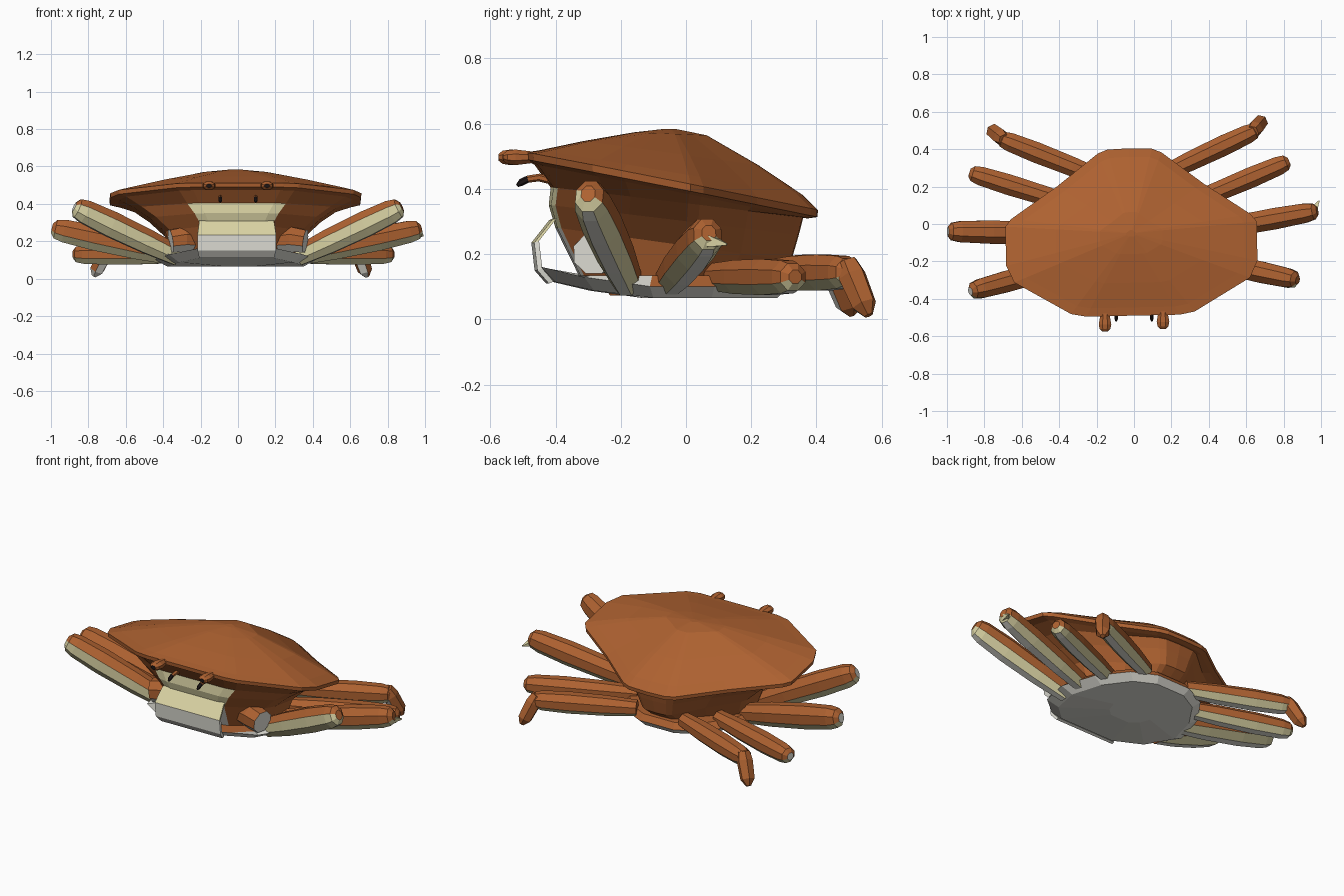
import bpy, bmesh, math
from mathutils import Vector, Matrix

if "Cube" in bpy.data.objects:
    bpy.data.objects.remove(bpy.data.objects["Cube"])

def material(name, rgb):
    m = bpy.data.materials.new(name)
    m.diffuse_color = (*rgb, 1)
    m.use_nodes = True
    m.node_tree.nodes["Principled BSDF"].inputs["Base Color"].default_value = m.diffuse_color
    return m

MATS = [material("shell orange", (0.42, 0.12, 0.03)),
        material("pale cream", (0.70, 0.65, 0.37)),
        material("belly off white", (0.80, 0.79, 0.72)),
        material("black", (0.012, 0.008, 0.008))]
ORANGE, CREAM, WHITE, BLACK = range(4)
TURN = Matrix.Translation((-0.016, 0, 0)) @ Matrix.Rotation(math.radians(1.2), 4, 'Z')

def loft(name, rings, rule, turn=False):
    """Skin a list of equal rings, cap both ends, colour faces by a rule."""
    bm = bmesh.new()
    vs = [[bm.verts.new(p) for p in r] for r in rings]
    n = len(vs[0])
    for a, b in zip(vs, vs[1:]):
        for i in range(n):
            j = (i + 1) % n
            bm.faces.new((a[i], a[j], b[j], b[i]))
    bm.faces.new(vs[0])
    bm.faces.new(vs[-1])
    bmesh.ops.recalc_face_normals(bm, faces=bm.faces)
    bm.normal_update()
    for f in bm.faces:
        f.material_index = rule(f.normal, f.calc_center_median())
    if turn:
        bm.transform(TURN)
    me = bpy.data.meshes.new(name)
    bm.to_mesh(me)
    bm.free()
    for m in MATS:
        me.materials.append(m)
    ob = bpy.data.objects.new(name, me)
    bpy.context.collection.objects.link(ob)
    return ob

def tube(name, path, rule, sides=8, width=1.0, height=1.0):
    """Faceted limb along (x, y, z, radius) points."""
    pts = [Vector(p[:3]) for p in path]
    rings = []
    for i, p in enumerate(pts):
        d = (pts[min(i + 1, len(pts) - 1)] - pts[max(i - 1, 0)]).normalized()
        side = d.cross(Vector((0, 0, 1))).normalized()
        up = side.cross(d)
        r = path[i][3]
        rings.append([p + r * (math.cos(a) * side * width + math.sin(a) * up * height)
                      for a in (math.tau * (k + 0.5) / sides for k in range(sides))])
    return loft(name, rings, rule)

# carapace outline, right half, mirrored to a full loop
half = [(0, 0.405), (0.12, 0.40), (0.17, 0.38), (0.39, 0.21), (0.64, 0.04), (0.672, 0.0),
        (0.672, -0.21), (0.63, -0.30), (0.33, -0.475), (0.25, -0.49), (0, -0.49)]
outline = half + [(-x, y) for x, y in half[-2:0:-1]]

def body_ring(sx, front, back, z0, slope):
    """Scaled outline on a tilted plane."""
    out = []
    for x, y in outline:
        yy = -0.05 + (y + 0.05) * (front if y < -0.05 else back)
        out.append((x * sx, yy, z0 - slope * yy))
    return out

# domed upper shell with a thin lip
dome = [(0.04, 0.584, 0.0), (0.25, 0.567, 0.04), (0.6, 0.503, 0.138), (0.9, 0.442, 0.171),
        (1.0, 0.415, 0.197), (0.995, 0.393, 0.197), (0.93, 0.383, 0.197)]
loft("carapace", [body_ring(s, s, s, z, k) for s, z, k in dome], lambda n, c: ORANGE, True)

# body under the shell, pale in front
def body_rule(n, c):
    if n.y < -0.3 and c.z < 0.40 and abs(c.x) < 0.24:
        return WHITE if c.z < 0.28 else CREAM
    return WHITE if c.z < 0.125 else ORANGE

loft("lower_body", [body_ring(0.93, 0.93, 0.93, 0.383, 0.197),
                    body_ring(0.80, 0.82, 0.90, 0.355, 0.12),
                    body_ring(0.68, 0.835, 0.87, 0.30, 0.12),
                    body_ring(0.56, 0.79, 0.82, 0.225, 0.14),
                    body_ring(0.50, 0.60, 0.62, 0.11, 0)], body_rule, True)

# breast plate on the underside
plate = [(0.21, -0.45), (0.36, -0.32), (0.43, -0.12), (0.37, 0.08), (0.25, 0.24), (0.11, 0.31)]
plate += [(-x, y) for x, y in reversed(plate)]

def belly_z(y):
    return 0.066 + 0.32 * max(0, -0.12 - y) ** 1.5

loft("breast_plate", [[(x * 0.9, y * 0.93, 0.135) for x, y in plate],
                      [(x, y, belly_z(y) + 0.035) for x, y in plate],
                      [(x * 0.85, y * 0.9, belly_z(y * 0.9)) for x, y in plate],
                      [(x * 0.3, y * 0.3, 0.066) for x, y in plate]],
     lambda n, c: ORANGE if n.z > 0.3 and c.y > -0.2 else WHITE, True)

# thin mouth plate standing in front of the body
mouth = [(-0.425, 0.11, 0.20), (-0.46, 0.15, 0.21), (-0.47, 0.235, 0.21), (-0.415, 0.305, 0.20)]
loft("mouth_plate", [[(-w, y, z), (w, y, z), (w, y + 0.015, z + 0.006), (-w, y + 0.015, z + 0.006)]
                     for y, z, w in mouth],
     lambda n, c: CREAM if c.z > 0.26 else WHITE, True)

# walking legs: start, end, options
def leg(name, a, b, r, front=False, pale_tip=False, foot=None, height=1.0):
    a, b = Vector(a), Vector(b)
    d = (b - a).normalized()
    side = d.cross(Vector((0, 0, 1))).normalized()
    up = side.cross(d)

    def rule(n, c):
        if n.dot(d) > 0.9:
            return WHITE if pale_tip else ORANGE
        u = n.dot(up)
        if u < -0.9:
            return WHITE
        if u < -0.35 or (front and u < 0.2 and n.y < -0.4):
            return CREAM
        return ORANGE

    prof = [(0, 0.8), (0.3, 1.0), (0.65, 1.07), (0.90, 0.97), (0.97, 0.8), (1.0, 0.4)]
    tube(name, [(*a.lerp(b, t), r * s) for t, s in prof], rule, 8, 1.0, height)
    if foot:
        f = Vector(foot)
        s = b - d * 0.03 + Vector((0, 0, 0.03))
        path = [(*s, 0.035), (*s.lerp(f, 0.25), 0.045), (*s.lerp(f, 0.8), 0.04), (*f, 0.014)]
        tube(name + "_foot", path, lambda n, c: WHITE if n.y < -0.5 and n.z < -0.1 else ORANGE, 6)

leg("right_leg_1", (0.32, -0.18, 0.12), (0.875, -0.30, 0.385), 0.058, True, height=1.2)
leg("right_leg_2", (0.32, -0.05, 0.12), (0.98, 0.07, 0.265), 0.058, height=1.12)
leg("right_leg_3", (0.25, 0.09, 0.13), (0.83, 0.335, 0.13), 0.056)
leg("right_leg_4", (0.14, 0.26, 0.14), (0.66, 0.505, 0.145), 0.056, foot=(0.69, 0.56, 0.012))
leg("left_leg_1", (-0.32, -0.21, 0.12), (-0.875, -0.36, 0.385), 0.058, True, True, height=1.2)
leg("left_leg_2", (-0.33, -0.05, 0.12), (-0.995, -0.04, 0.27), 0.063, False, True, height=1.08)
leg("left_leg_3", (-0.28, 0.09, 0.13), (-0.88, 0.275, 0.13), 0.056, False, True)
leg("left_leg_4", (-0.16, 0.24, 0.14), (-0.72, 0.46, 0.145), 0.056, foot=(-0.77, 0.51, 0.015))

# spur on the end of the second right leg
tube("leg_spur", [(0.965, 0.07, 0.24, 0.025), (0.975, 0.10, 0.235, 0.015), (0.99, 0.125, 0.23, 0.004)],
     lambda n, c: CREAM, 4)

for sx, tag in ((1, "right"), (-1, "left")):
    # short claw stubs beside the mouth
    tube(tag + "_claw_stub", [(sx * 0.20, -0.24, 0.20, 0.06), (sx * 0.29, -0.27, 0.21, 0.072),
                              (sx * 0.36, -0.285, 0.20, 0.065)],
         lambda n, c: WHITE if n.x * sx > 0.7 or n.z < -0.6 else ORANGE)
    dy = 0.007 * sx
    # eye knobs on the front of the rim
    ex = sx * 0.155
    tube(tag + "_eye", [(ex, -0.45 + dy, 0.497, 0.015), (ex, -0.485 + dy, 0.497, 0.02),
                        (ex, -0.53 + dy, 0.497, 0.026), (ex, -0.555 + dy, 0.497, 0.022),
                        (ex, -0.568 + dy, 0.497, 0.011)],
         lambda n, c: BLACK if n.y < -0.9 else ORANGE, 8, 1.4)
    # small feelers with black tips
    fx = sx * 0.095
    tube(tag + "_feeler", [(fx, -0.39, 0.42, 0.012), (fx, -0.45, 0.435, 0.012), (fx, -0.485, 0.43, 0.011),
                           (fx, -0.505, 0.42, 0.011), (fx, -0.518, 0.41, 0.005)],
         lambda n, c: BLACK if c.y < -0.48 else ORANGE, 6)
